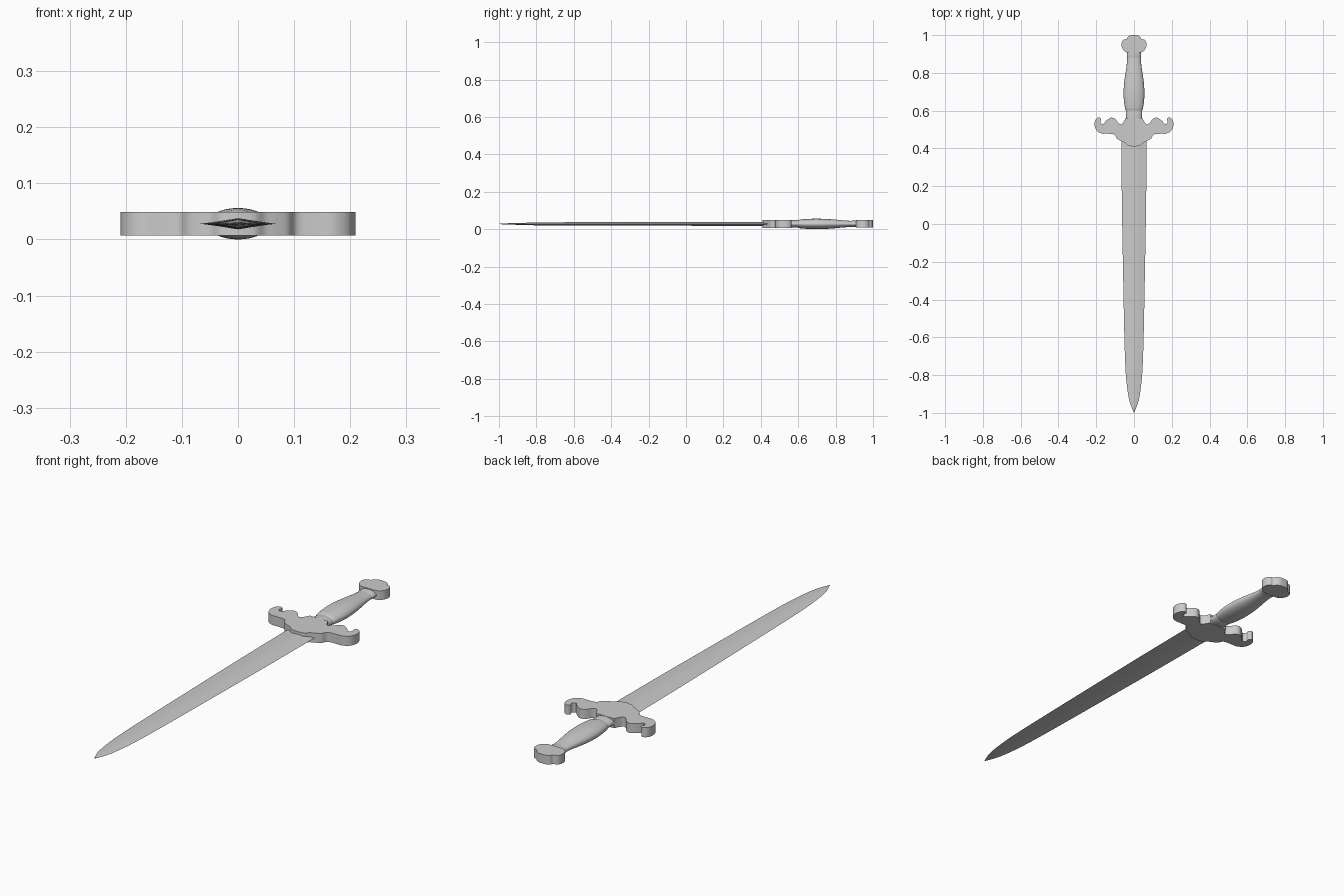
import bpy, bmesh, math
from mathutils import Vector

if "Cube" in bpy.data.objects:
    bpy.data.objects.remove(bpy.data.objects["Cube"])

ZC = 0.028  # mid-plane height of the sword


def finish(bm, name, angle=35):
    bmesh.ops.recalc_face_normals(bm, faces=bm.faces)
    me = bpy.data.meshes.new(name)
    bm.to_mesh(me)
    bm.free()
    ob = bpy.data.objects.new(name, me)
    bpy.context.collection.objects.link(ob)
    bpy.ops.object.select_all(action='DESELECT')
    ob.select_set(True)
    bpy.context.view_layer.objects.active = ob
    bpy.ops.object.shade_smooth_by_angle(angle=math.radians(angle))
    return ob


def smooth_path(pts, steps=4):
    # Catmull-Rom through the points
    p = [Vector(q) for q in pts]
    p = [2 * p[0] - p[1]] + p + [2 * p[-1] - p[-2]]
    out = []
    for a, b, c, d in zip(p, p[1:], p[2:], p[3:]):
        for i in range(steps):
            t = i / steps
            out.append(0.5 * (2 * b + (c - a) * t + (2 * a - 5 * b + 4 * c - d) * t ** 2
                              + (3 * b - a - 3 * c + d) * t ** 3))
    return out + [p[-2]]


def plate(name, half, thick):
    # mirrored flat outline, extruded evenly about the mid-plane
    loop = half + [Vector((-v.x, v.y)) for v in reversed(half) if v.x > 1e-4]
    bm = bmesh.new()
    face = bm.faces.new([bm.verts.new((v.x, v.y, ZC - thick / 2)) for v in loop])
    ext = bmesh.ops.extrude_face_region(bm, geom=[face], use_keep_orig=True)
    bmesh.ops.translate(bm, vec=(0, 0, thick),
                        verts=[g for g in ext['geom'] if isinstance(g, bmesh.types.BMVert)])
    return finish(bm, name)


def loft(name, rings, section, angle=35):
    # rings: (y, half width, half thickness); section: unit cross-section
    bm = bmesh.new()
    rows = [[bm.verts.new((sx * w, y, ZC + sz * h)) for sx, sz in section] for y, w, h in rings]
    n = len(section)
    for r, s in zip(rows, rows[1:]):
        for i in range(n):
            bm.faces.new((r[i], r[(i + 1) % n], s[(i + 1) % n], s[i]))
    bm.faces.new(rows[0])
    bm.faces.new(rows[-1])
    return finish(bm, name, angle)


ellipse = [(math.cos(math.tau * i / 32), math.sin(math.tau * i / 32)) for i in range(32)]

# Blade: slightly hollow-ground diamond tapering to the tip
diamond = [(1, 0), (0.5, 0.47), (0, 1), (-0.5, 0.47), (-1, 0), (-0.5, -0.47), (0, -1), (0.5, -0.47)]
blade = smooth_path([(0.45, 0.067, 0.010), (0.1, 0.064, 0.010), (-0.3, 0.057, 0.009),
                     (-0.6, 0.051, 0.009), (-0.77, 0.045, 0.008), (-0.86, 0.037, 0.006),
                     (-0.93, 0.026, 0.004), (-0.97, 0.013, 0.003), (-0.998, 0.001, 0.001)])
loft("blade", blade, diamond, 25)

# Cross guard with scrolled ends
guard = smooth_path([(0, .41), (.03, .415), (.048, .43), (.068, .439), (.09, .452), (.105, .474),
                     (.14, .478), (.172, .479), (.198, .495), (.209, .525), (.203, .553), (.186, .565),
                     (.174, .556), (.178, .538), (.164, .529), (.148, .546), (.122, .563), (.1, .556),
                     (.083, .535), (.066, .528), (.052, .546), (.044, .562)])
plate("cross_guard", guard + [Vector((0, .562))], 0.042)

# Collar between guard and grip
loft("grip_collar", [(.55, .044, .02), (.575, .043, .02), (.6, .043, .02), (.607, .041, .018)], ellipse)

# Grip: flattened swelling handle
grip = smooth_path([(.60, .043, .020), (.615, .048, .024), (.66, .054, .027), (.70, .055, .028),
                    (.75, .052, .0265), (.80, .045, .023), (.84, .039, .019), (.885, .035, .016)])
loft("grip", grip, ellipse)

# Ferrule under the pommel
loft("pommel_ferrule", [(.878, .035, .015), (.884, .038, .017), (.905, .038, .017), (.915, .036, .017)], ellipse)

# Trefoil pommel
pommel = smooth_path([(.036, .908), (.05, .915), (.063, .932), (.066, .955), (.057, .974), (.04, .979),
                      (.032, .991), (.017, .999), (0, 1.0)])
plate("pommel", [Vector((0, .908))] + pommel, 0.040)
